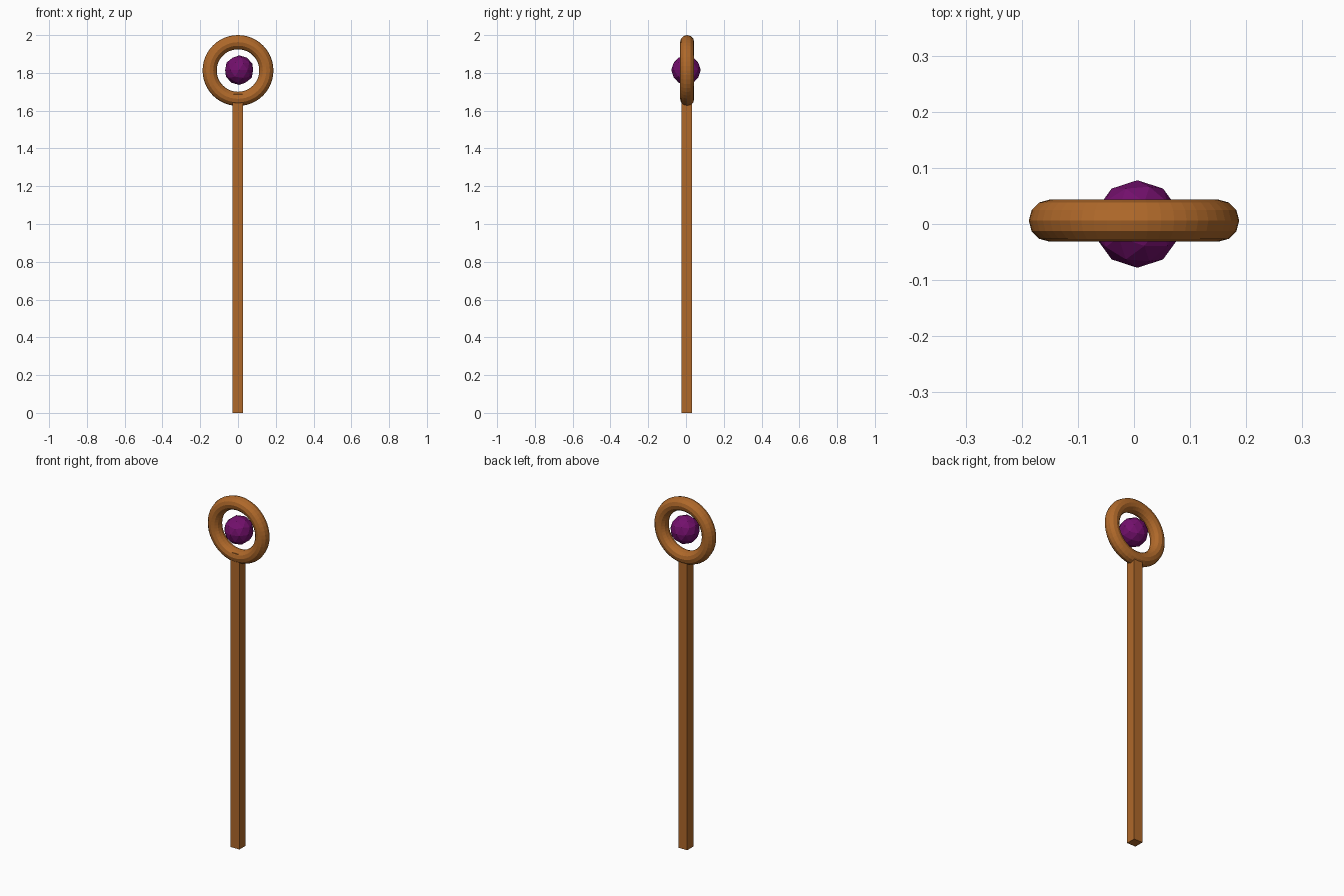
import bpy
import math

if "Cube" in bpy.data.objects:
    bpy.data.objects.remove(bpy.data.objects["Cube"])


def material(name, rgb):
    m = bpy.data.materials.new(name)
    m.diffuse_color = (*rgb, 1.0)
    m.use_nodes = True
    m.node_tree.nodes["Principled BSDF"].inputs["Base Color"].default_value = m.diffuse_color
    return m


def finish(name, mat):
    obj = bpy.context.object
    obj.name = name
    obj.data.materials.append(mat)
    bpy.ops.object.transform_apply(location=False, rotation=True, scale=True)
    return obj


wood = material("wood", (0.43, 0.14, 0.023))
purple = material("purple_gem", (0.17, 0.005, 0.15))

HEAD_Z = 1.8125      # centre of the ring and gem
SHAFT_TOP = 1.687    # ends inside the ring's tube

# Square shaft
bpy.ops.mesh.primitive_cube_add(size=1, location=(-0.002, 0.004, SHAFT_TOP / 2))
bpy.context.object.scale = (0.055, 0.055, SHAFT_TOP)
finish("shaft", wood)

# Upright ring on top of the shaft
bpy.ops.mesh.primitive_torus_add(major_segments=48, minor_segments=12,
                                 major_radius=0.15, minor_radius=0.0375,
                                 location=(0, 0.006, HEAD_Z),
                                 rotation=(math.pi / 2, 0, 0))
finish("ring", wood)

# Faceted gem floating in the ring
bpy.ops.mesh.primitive_ico_sphere_add(subdivisions=2, radius=0.078,
                                      location=(0.006, 0, HEAD_Z + 0.002))
finish("gem", purple)
